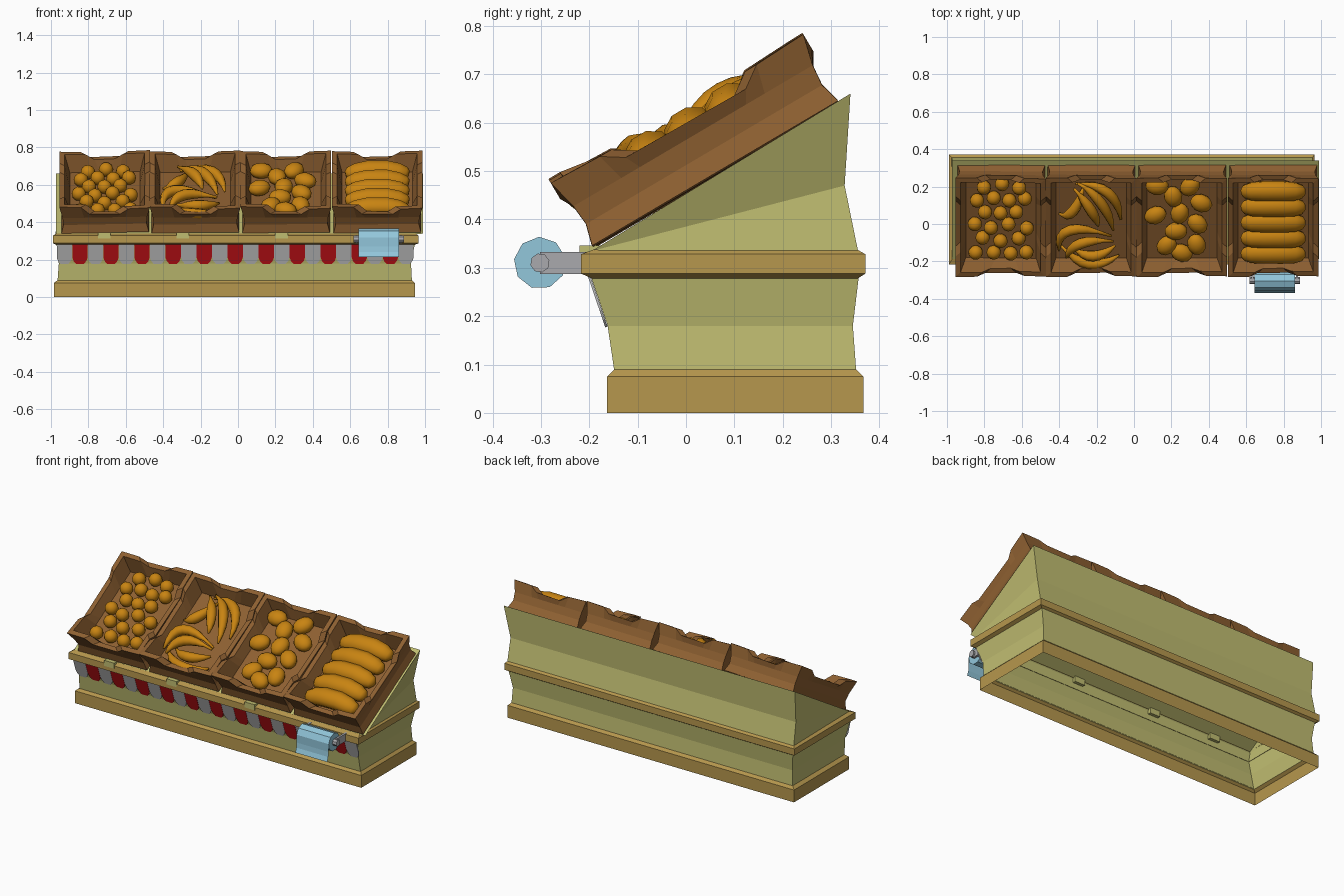
import bpy, bmesh, math
from mathutils import Vector, Matrix

if "Cube" in bpy.data.objects:
    bpy.data.objects.remove(bpy.data.objects["Cube"])


def mat(name, rgb):
    m = bpy.data.materials.new(name)
    m.diffuse_color = (*rgb, 1)
    m.use_nodes = True
    m.node_tree.nodes["Principled BSDF"].inputs["Base Color"].default_value = m.diffuse_color
    return m


PALE = mat("pale_olive_paint", (0.53, 0.51, 0.165))
TRIM = mat("ochre_wood", (0.47, 0.31, 0.075))
BROWN = mat("brown_wood", (0.27, 0.117, 0.031))
FRUIT = mat("orange_yellow", (0.58, 0.23, 0.006))
RED = mat("red_cloth", (0.50, 0.005, 0.008))
WHITE = mat("white_cloth", (0.50, 0.50, 0.50))
BLUE = mat("light_blue_plastic", (0.29, 0.57, 0.71))
GREY = mat("grey_metal", (0.40, 0.40, 0.42))


def finish(name, bm, material, matrix=None, smooth=False, closed=True):
    if closed:
        bmesh.ops.recalc_face_normals(bm, faces=bm.faces)
    me = bpy.data.meshes.new(name)
    bm.to_mesh(me)
    bm.free()
    me.materials.append(material)
    for p in me.polygons:
        p.use_smooth = smooth
    ob = bpy.data.objects.new(name, me)
    bpy.context.collection.objects.link(ob)
    if matrix:
        ob.matrix_world = matrix
    return ob


def loft(bm, rings, cap_start=False, cap_end=False):
    """Skin a list of closed point rings (counter-clockwise, bottom to top)."""
    vs = [[bm.verts.new(p) for p in r] for r in rings]
    n = len(vs[0])
    for a, b in zip(vs, vs[1:]):
        for i in range(n):
            j = (i + 1) % n
            bm.faces.new((a[i], a[j], b[j], b[i]))
    if cap_start:
        bm.faces.new(vs[0][::-1])
    if cap_end:
        bm.faces.new(vs[-1])


def rect(xl, xr, yf, yb, zf, zb=None):
    zb = zf if zb is None else zb
    return [(xl, yf, zf), (xr, yf, zf), (xr, yb, zb), (xl, yb, zb)]


def box(name, x0, x1, y0, y1, z0, z1, material):
    bm = bmesh.new()
    loft(bm, [rect(x0, x1, y0, y1, z0), rect(x0, x1, y0, y1, z1)], True, True)
    return finish(name, bm, material)


def tube(name, pts, radii, sides, material, matrix, flat=1.0):
    """Tapered tube along points."""
    pts = [Vector(p) for p in pts]
    rings = []
    for k, p in enumerate(pts):
        t = (pts[min(k + 1, len(pts) - 1)] - pts[max(k - 1, 0)]).normalized()
        side = t.cross(Vector((0, 0, 1))).normalized()
        up = side.cross(t)
        rings.append([p + radii[k] * (math.cos(a) * side + flat * math.sin(a) * up)
                      for a in (2 * math.pi * i / sides for i in range(sides))])
    bm = bmesh.new()
    loft(bm, rings, True, True)
    ob = finish(name, bm, material, matrix, True)
    return ob


# stand body: open underneath, sloping top
bm = bmesh.new()
loft(bm, [rect(-.965, .93, -.148, .352, .085),
          rect(-.958, .925, -.162, .345, .18),
          rect(-.97, .945, -.196, .357, .28),
          rect(-.975, .955, -.192, .356, .333),
          rect(-.97, .953, -.190, .328, .336, .47),
          rect(-.972, .99, -.188, .34, .339, .66)], False, True)
finish("stand_body", bm, PALE, closed=False)

# plinth and middle moulding
bm = bmesh.new()
loft(bm, [rect(-.985, .945, -.163, .367, 0), rect(-.985, .945, -.163, .367, .075),
          rect(-.965, .93, -.148, .352, .09)])
finish("plinth", bm, TRIM, closed=False)
bm = bmesh.new()
loft(bm, [rect(-.965, .94, -.19, .352, .276), rect(-.99, .965, -.217, .371, .288),
          rect(-.99, .965, -.217, .371, .328), rect(-.97, .95, -.185, .35, .34)])
finish("middle_moulding", bm, TRIM, closed=False)

# scalloped valance, following the lean of the front wall
outline = [(-.041, .282), (-.041, .212), (-.034, .192), (-.02, .177),
           (.02, .177), (.034, .192), (.041, .212), (.041, .282)]
for colour, first, label in ((WHITE, 0, "white"), (RED, 1, "red")):
    bm = bmesh.new()
    for i in range(first, 23, 2):
        cx = -.928 + .083 * i
        wall = lambda z: -.162 - .34 * (z - .18) - .006
        bm.faces.new([bm.verts.new((cx + x, wall(z), z)) for x, z in outline])
    ob = finish("valance_" + label, bm, colour, closed=False)
    mod = ob.modifiers.new("thickness", 'SOLIDIFY')
    mod.thickness = .005

# price tags clipped on the moulding
for x in (-.715, -.295, .232):
    box("price_tag", x - .034, x + .034, -.22, -.175, .312, .346, PALE)


# crates: notched rims, bowed walls
def crate_ring(off, base=None):
    hx, hy, c = .234 + off, .295 + off, .115
    pts = []
    for s in range(4):
        a, b = (hx, hy) if s % 2 == 0 else (hy, hx)
        rim = .168 if s == 0 else .155
        for t, w in ((-a, rim), (-a + c, rim - .004), (-a + c + .045, .122),
                     (a - c - .045, .118), (a - c, .15)):
            p = Matrix.Rotation(s * math.pi / 2, 3, 'Z') @ Vector((t, -b, 0))
            p.z = w if base is None else base
            pts.append(p)
    return pts


def crate(name, x, roll):
    m = (Matrix.Translation((x, .061, .494)) @ Matrix.Rotation(math.radians(30.5), 4, 'X')
         @ Matrix.Rotation(math.radians(roll), 4, 'Y'))
    bm = bmesh.new()
    loft(bm, [crate_ring(0, 0), crate_ring(-.012, .045), crate_ring(-.008, .09),
              crate_ring(.008), crate_ring(-.02), crate_ring(-.046, .055)], True, True)
    finish(name, bm, BROWN, m)
    return m


def v(y):
    """Plan-view y to distance along the sloping crate."""
    return (y + .237) / .86 - .295


def ball(name, x, y, w, size, m, turn=0):
    bm = bmesh.new()
    bmesh.ops.create_icosphere(bm, subdivisions=2, radius=1)
    finish(name, bm, FRUIT, m @ Matrix.Translation((x, y, w))
           @ Matrix.Rotation(turn, 4, 'Z') @ Matrix.Diagonal((*size, 1)), True)


m1 = crate("crate_round_fruit", -.71, -1.2)
m2 = crate("crate_bananas", -.228, -.6)
m3 = crate("crate_potatoes", .257, -.4)
m4 = crate("crate_loaves", .745, -.4)

# round fruit in staggered rows
for r in range(6):
    for c in range(3 + (r % 2 == 0)):
        x = -.135 + .09 * c + (.045 if r % 2 else 0)
        ball("round_fruit", x + .008 * math.sin(5 * r + c), -.2 + .083 * r + .012 * math.sin(3 * c + r),
             .084, (.039, .039, .039), m1, r + c)

# bananas: two fanned bunches of tapered arcs (start, control, end in plan view)
arcs = [((-.31, .21), (-.09, .23), (-.07, .02)), ((-.30, .22), (-.15, .16), (-.11, -.03)),
        ((-.32, .20), (-.21, .10), (-.19, -.0)), ((-.40, .05), (-.32, .02), (-.27, .19)),
        ((-.12, -.06), (-.42, .06), (-.40, -.14)), ((-.11, -.08), (-.33, -.04), (-.36, -.17)),
        ((-.39, -.12), (-.25, -.27), (-.08, -.17)), ((-.33, -.12), (-.22, -.2), (-.10, -.11))]
for k, arc in enumerate(arcs):
    a, b, c = (Vector((x + .228, v(y), 0)) for x, y in arc)
    pts = []
    for i in range(9):
        t = i / 8
        p = a * (1 - t) ** 2 + b * 2 * t * (1 - t) + c * t * t
        p.z = .078 + .016 * (k % 3) + .02 * math.sin(math.pi * t)
        pts.append(p)
    tube("banana", pts, [.007, .011, .022, .028, .03, .029, .024, .016, .006], 8, FRUIT, m2)

# potatoes
for k, (x, y) in enumerate([(.125, .20), (.30, .20), (.21, .145), (.36, .11), (.115, .045),
                            (.245, .055), (.34, .0), (.225, -.04), (.175, -.115),
                            (.335, -.11), (.255, -.155)]):
    ball("potato", x - .257, v(y), .085, (.062, .05, .042), m3, .9 * k)

# loaves
for k in range(5):
    y = -.2 + .097 * k
    pts = [(x, y + .018 * math.cos(x * 9) - .01, .085 + .02 * math.cos(x * 9))
           for x in (-.17, -.155, -.115, -.05, .05, .115, .155, .17)]
    tube("loaf", pts, [.018, .038, .052, .057, .057, .052, .038, .018], 10, FRUIT, m4, .85)

# bag roll, its hanging sheet, axle and arms
def x_cylinder(name, x0, x1, r, sides, material):
    bm = bmesh.new()
    loft(bm, [[(x, -.302 + r * math.cos(a), .31 + r * math.sin(a))
               for a in (2 * math.pi * (i + .3) / sides for i in range(sides))]
              for x in (x0, x1)], True, True)
    return finish(name, bm, material)


x_cylinder("bag_roll", .645, .86, .054, 9, BLUE)
x_cylinder("roll_axle", .618, .887, .02, 8, GREY)
bm = bmesh.new()
prof = [(-.305, .366), (-.34, .352), (-.358, .318), (-.357, .27), (-.36, .24), (-.37, .213)]
cols = [[bm.verts.new((x, y, z)) for y, z in prof] for x in (.645, .86)]
for i in range(len(prof) - 1):
    bm.faces.new((cols[0][i], cols[0][i + 1], cols[1][i + 1], cols[1][i]))
finish("hanging_bag_sheet", bm, BLUE, closed=False)
for x in (.627, .865):
    box("roll_arm", x, x + .013, -.302, -.2, .287, .333, GREY)
